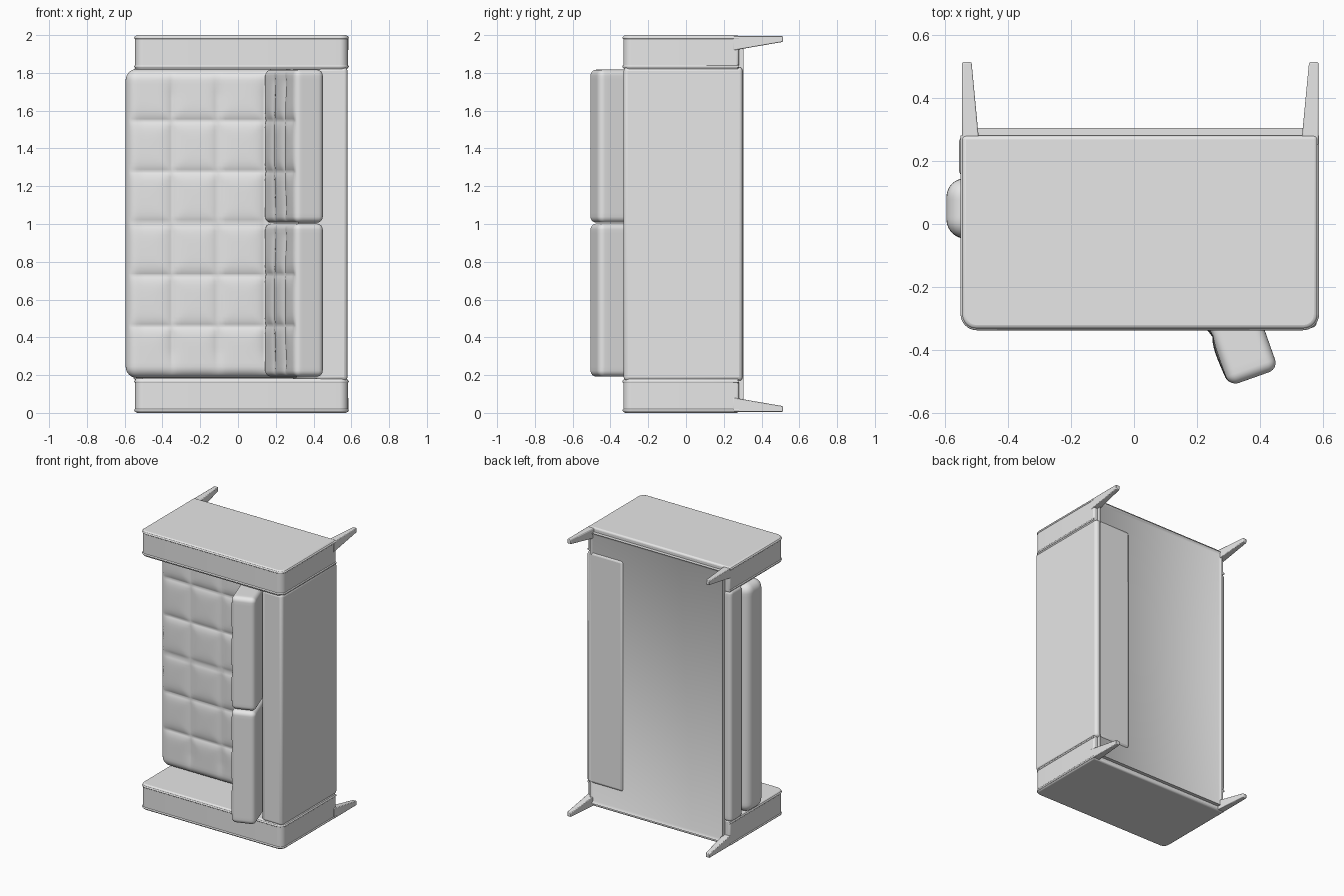
import bpy, bmesh, math
from mathutils import Matrix, Vector

cube = bpy.data.objects.get("Cube")
if cube:
    bpy.data.objects.remove(cube, do_unlink=True)

fabric = bpy.data.materials.new("light_grey")
fabric.use_nodes = True
GREY = (0.8, 0.8, 0.8, 1)
fabric.diffuse_color = GREY
fabric.node_tree.nodes["Principled BSDF"].inputs["Base Color"].default_value = GREY


def finish(name, bm, angle=35):
    bmesh.ops.recalc_face_normals(bm, faces=bm.faces)
    mesh = bpy.data.meshes.new(name)
    bm.to_mesh(mesh)
    bm.free()
    mesh.materials.append(fabric)
    mesh.shade_smooth()
    mesh.set_sharp_from_angle(angle=math.radians(angle))
    obj = bpy.data.objects.new(name, mesh)
    bpy.context.collection.objects.link(obj)
    return obj


def add_bevel(obj, width, segments=3):
    mod = obj.modifiers.new("soft_edge", 'BEVEL')
    mod.width, mod.segments = width, segments
    mod.limit_method = 'ANGLE'
    mod.angle_limit = math.radians(40)


def box_bm(lo, hi):
    lo, hi = Vector(lo), Vector(hi)
    bm = bmesh.new()
    bmesh.ops.create_cube(bm, size=1)
    for v in bm.verts:
        v.co = (lo + hi) / 2 + v.co * (hi - lo)
    return bm


def prism(name, outline, z0, z1):
    bm = bmesh.new()
    face = bm.faces.new([bm.verts.new((x, y, z0)) for x, y in outline])
    ext = bmesh.ops.extrude_face_region(bm, geom=[face])
    top = [g for g in ext["geom"] if isinstance(g, bmesh.types.BMVert)]
    bmesh.ops.translate(bm, verts=top, vec=(0, 0, z1 - z0))
    return finish(name, bm)


def cushion(name, size, radius, centre, turn=0, cells=(1, 1), depth=0.0, puff=0.0):
    """Rounded box whose local -y face is tufted in cells along x and z."""
    half = Vector(size) / 2
    bm = box_bm(-half, half)
    for axis in range(3):
        h = half[axis]
        cuts = {round(s * (h - radius * k), 4) for s in (-1, 1) for k in (1, .75, .5, .25)}
        n = max(2, int(2 * h / 0.022))
        cuts |= {(h - radius) * (2 * i / n - 1) for i in range(1, n)}
        if axis != 1:
            c = cells[axis // 2]
            cuts |= {h * (2 * i / c - 1) for i in range(1, c)}
        normal = Vector([float(i == axis) for i in range(3)])
        for c in sorted(cuts):
            bmesh.ops.bisect_plane(bm, geom=bm.verts[:] + bm.edges[:] + bm.faces[:],
                                   plane_co=normal * c, plane_no=normal, dist=1e-5)
    for v in bm.verts:
        p = v.co.copy()
        core = Vector([max(-(h - radius), min(h - radius, a)) for a, h in zip(p, half)])
        if (p - core).length > 1e-6:
            v.co = core + (p - core).normalized() * radius
        if p.y < 0:
            groove = 0
            for a, h, c in ((p.x, half.x, cells[0]), (p.z, half.z, cells[1])):
                for i in range(1, c):
                    groove = max(groove, math.exp(-abs(a - h * (2 * i / c - 1)) / 0.025))
            weight = (-p.y / half.y) ** 2
            crown = (1 - (p.x / half.x) ** 2) * (1 - (p.z / half.z) ** 2)
            edge = min(1, 6 * (1 - abs(p.x / half.x)), 6 * (1 - abs(p.z / half.z)))
            v.co.y += weight * (depth * groove * edge - puff * crown)
    bm.transform(Matrix.Translation(centre) @ Matrix.Rotation(turn, 4, 'Z'))
    return finish(name, bm, 50)


def arm_outline(inset):
    """Arm side profile, open at the underside, with two rounded top corners."""
    x0, x1, top, bottom, r = -0.55 + inset, 0.587 - inset, -0.337 + inset, 0.28, 0.045
    pts = [(x0, bottom)]
    for cx, start in ((x0 + r, math.pi), (x1 - r, 1.5 * math.pi)):
        for i in range(9):
            a = start + i * math.pi / 16
            pts.append((cx + r * math.cos(a), top + r + r * math.sin(a)))
    return pts + [(x1, bottom)]


def piping(name, z):
    curve = bpy.data.curves.new(name, 'CURVE')
    curve.dimensions = '3D'
    curve.bevel_depth, curve.bevel_resolution = 0.007, 2
    curve.use_fill_caps = True
    pts = arm_outline(0.007)
    line = curve.splines.new('POLY')
    line.points.add(len(pts) - 1)
    for p, (x, y) in zip(line.points, pts):
        p.co = (x, y, z, 1)
    curve.materials.append(fabric)
    bpy.context.collection.objects.link(bpy.data.objects.new(name, curve))


# Arms with piped seams
for side, mirror in (("lower", lambda z: z), ("upper", lambda z: 2 - z)):
    arm = prism(side + "_arm", arm_outline(0.005), *sorted((mirror(0.0), mirror(0.183))))
    add_bevel(arm, 0.012)
    piping(side + "_arm_outer_piping", mirror(0.014))
    piping(side + "_arm_inner_piping", mirror(0.166))

# Base with a rimmed underside
bm = box_bm((-0.505, 0.1, 0.03), (0.55, 0.305, 1.97))
under = [f for f in bm.faces if f.normal.y > 0.9]
bmesh.ops.inset_region(bm, faces=under, thickness=0.025)
bmesh.ops.translate(bm, verts=under[0].verts[:], vec=(0, -0.012, 0))
finish("base_frame", bm)

# Front rail
cushion("front_rail", (0.1, 0.135, 1.66), 0.025, (-0.505, 0.215, 1))

# Backrest
back = prism("backrest", [(0.58, 0.3), (0.58, -0.33), (0.42, -0.33), (0.29, 0.05), (0.29, 0.3)],
             0.17, 1.83)
add_bevel(back, 0.02)

# Seat cushion
cushion("seat_cushion", (0.98, 0.19, 1.635), 0.06, (-0.105, 0.05, 1.003),
        cells=(4, 6), depth=0.014, puff=0.008)

# Leaning back cushions
lean = math.radians(19.5)
for name, z in (("lower_back_cushion", 0.597), ("upper_back_cushion", 1.412)):
    cushion(name, (0.5, 0.165, 0.81), 0.032,
            (0.38 - 0.25 * math.sin(lean), -0.487 + 0.25 * math.cos(lean), z),
            turn=lean - math.pi / 2, cells=(3, 3), depth=0.013, puff=0.012)

# Tapered legs
for sx in (-1, 1):
    for sz in (-1, 1):
        bm = bmesh.new()
        bmesh.ops.create_cube(bm, size=1)
        for v in bm.verts:
            tip, inner_x, inner_z = v.co.y > 0, v.co.x < 0, v.co.z < 0
            x = 0.565 - (0.03 if tip else 0.055) * inner_x
            z = 0.994 - (0.03 if tip else 0.075) * inner_z
            v.co = (0.02 + sx * x, 0.513 if tip else 0.25, 1 + sz * z)
        leg = finish("leg_%s_%s" % ("back" if sx > 0 else "front",
                                    "upper" if sz > 0 else "lower"), bm)
        add_bevel(leg, 0.004, 2)
